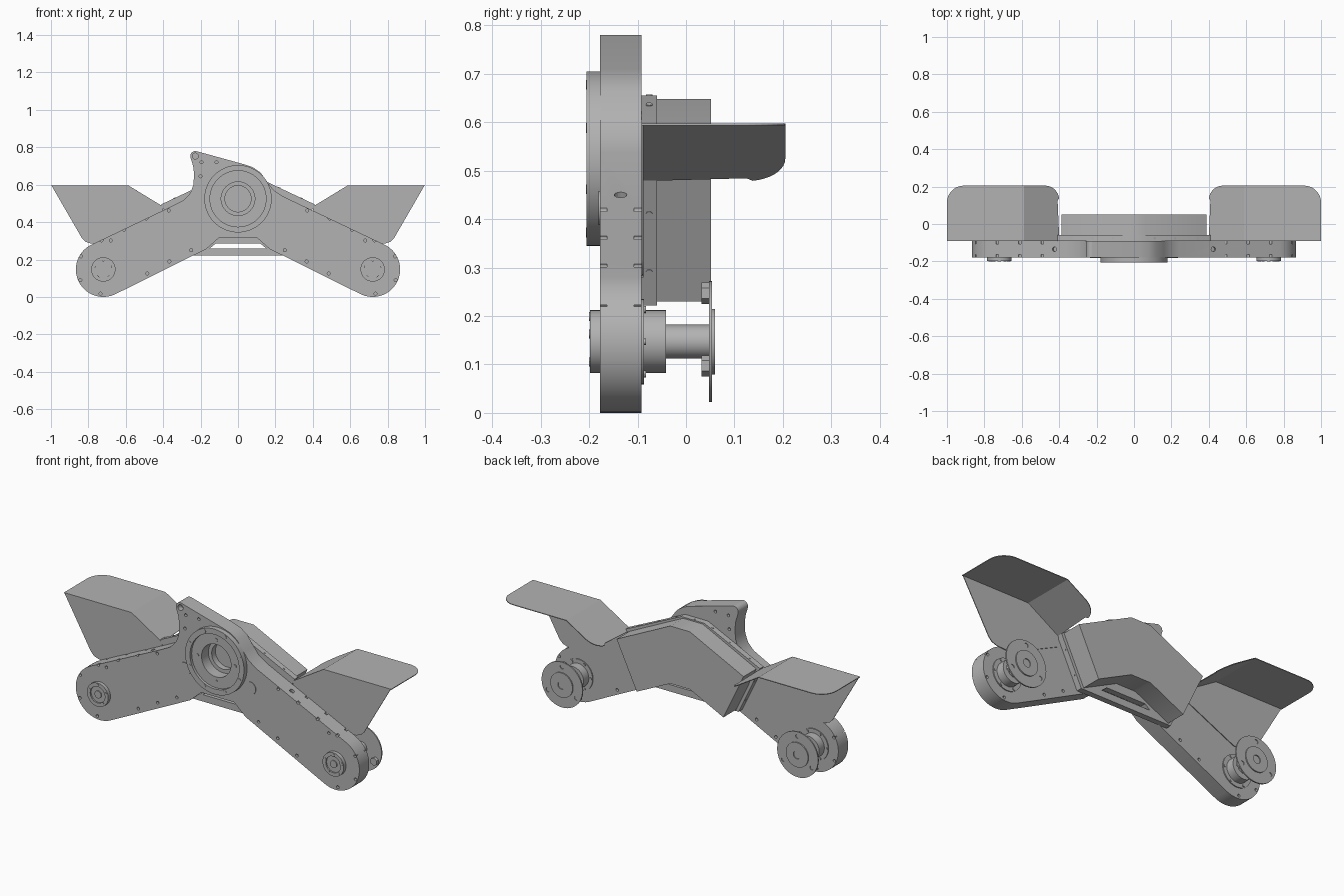
import bpy, bmesh
from math import sin, cos, radians, pi
from mathutils import Vector, Matrix

cube = bpy.data.objects.get("Cube")
if cube:
    bpy.data.objects.remove(cube, do_unlink=True)

GREY = (0.45, 0.45, 0.45, 1)
metal = bpy.data.materials.new("grey_metal")
metal.use_nodes = True
metal.diffuse_color = GREY
metal.node_tree.nodes["Principled BSDF"].inputs["Base Color"].default_value = GREY

FRONT, BACK = -0.178, -0.092      # faces of the main plate
WHEEL = Vector((0.72, 0.147))     # wheel axis in x, z
HUB = Vector((0, 0.525))          # central hub axis in x, z


def finish(bm, name, smooth=True):
    bmesh.ops.recalc_face_normals(bm, faces=bm.faces)
    mesh = bpy.data.meshes.new(name)
    bm.to_mesh(mesh)
    bm.free()
    mesh.materials.append(metal)
    obj = bpy.data.objects.new(name, mesh)
    bpy.context.collection.objects.link(obj)
    if smooth:
        bpy.ops.object.select_all(action='DESELECT')
        bpy.context.view_layer.objects.active = obj
        obj.select_set(True)
        bpy.ops.object.shade_smooth_by_angle(angle=radians(30))
    return obj


def arc(cx, cy, r, start, end, n=16):
    angles = [radians(start + (end - start) * i / n) for i in range(n + 1)]
    return [(cx + r * cos(a), cy + r * sin(a)) for a in angles]


def prism(name, outline, y0, y1):
    """Extrude an x, z outline from y0 to y1."""
    bm = bmesh.new()
    face = bm.faces.new([bm.verts.new((x, y0, z)) for x, z in outline])
    out = bmesh.ops.extrude_face_region(bm, geom=[face])
    verts = [v for v in out["geom"] if isinstance(v, bmesh.types.BMVert)]
    bmesh.ops.translate(bm, verts=verts, vec=(0, y1 - y0, 0))
    return finish(bm, name)


def lathe(name, centre, profile, steps=48):
    """Spin a radius, y profile around an axis parallel to y."""
    bm = bmesh.new()
    axis = Vector((centre[0], 0, centre[1]))
    verts = [bm.verts.new(axis + Vector((r, y, 0))) for r, y in profile]
    edges = [bm.edges.new(pair) for pair in zip(verts, verts[1:])]
    bmesh.ops.spin(bm, geom=verts + edges, cent=axis, axis=(0, 1, 0),
                   angle=2 * pi, steps=steps)
    bmesh.ops.remove_doubles(bm, verts=bm.verts, dist=1e-5)
    return finish(bm, name)


def cylinder(bm, centre, r, depth, direction=(0, 1, 0), sides=16):
    turn = Vector(direction).to_track_quat('Z', 'Y').to_matrix().to_4x4()
    bmesh.ops.create_cone(bm, cap_ends=True, segments=sides, radius1=r, radius2=r,
                          depth=depth, matrix=Matrix.Translation(centre) @ turn)


def cut(obj, bm, name):
    cutter = finish(bm, name, smooth=False)
    cutter.hide_render = True
    cutter.hide_set(True)
    mod = obj.modifiers.new("holes", 'BOOLEAN')
    mod.operation = 'DIFFERENCE'
    mod.solver = 'EXACT'
    mod.object = cutter


def mirrored(half):
    return half + [(-x, z) for x, z in reversed(half)]


def polar(centre, r, angle):
    return centre[0] + r * cos(radians(angle)), centre[1] + r * sin(radians(angle))


# Main plate: two drooping arms, a central dome and a small ear
outline = arc(*WHEEL, 0.147, 64.8, -115.2, 24)
outline += mirrored([(0.17, 0.256), (0.10, 0.318)])
outline += arc(-WHEEL.x, WHEEL.y, 0.147, -64.8, -244.8, 24)
outline += [(-0.36, 0.482), (-0.29, 0.518), (-0.255, 0.555), (-0.238, 0.60),
            (-0.235, 0.66), (-0.24, 0.70)]
outline += arc(-0.228, 0.753, 0.027, 200, 75, 10)
outline += [(0.03, 0.71), (0.08, 0.693), (0.12, 0.665), (0.16, 0.61),
            (0.19, 0.572), (0.24, 0.538)]
main_plate = prism("main_plate", outline, FRONT, BACK)

# Screw holes on both faces, ear hole, hub bore and a hole on top of each arm
holes = bmesh.new()
spots = [(x * s, z) for s in (-1, 1) for x, z in (
    (0.84, 0.217), (0.843, 0.09), (0.735, 0.018), (0.73, 0.302), (0.68, 0.302),
    (0.61, 0.36), (0.49, 0.42), (0.37, 0.462), (0.485, 0.126), (0.367, 0.19),
    (0.25, 0.25))]
spots += [(-0.195, 0.72), (-0.115, 0.72), (-0.20, 0.645)]
for x, z in spots:
    for y in (FRONT, BACK):
        cylinder(holes, (x, y, z), 0.008, 0.03)
cylinder(holes, (-0.228, FRONT, 0.753), 0.016, 0.06)
cylinder(holes, (HUB.x, -0.135, HUB.y), 0.0945, 0.2, sides=48)
for s in (-1, 1):
    cylinder(holes, (0.425 * s, -0.135, 0.451), 0.013, 0.03, (0.426 * s, 0, 0.905))
cut(main_plate, holes, "plate_hole_cutter")

# Central hub ring with a stepped bore
lathe("hub_ring", HUB, [
    (0, -0.097), (0.07, -0.097), (0.07, -0.13), (0.09, -0.13), (0.09, -0.19),
    (0.15, -0.19), (0.15, -0.205), (0.18, -0.205), (0.18, -0.177),
    (0.094, -0.177), (0.094, -0.093), (0, -0.093)], 64)
bolts = bmesh.new()
for i in range(8):
    x, z = polar(HUB, 0.165, 22.5 + 45 * i)
    cylinder(bolts, (x, -0.2045, z), 0.010, 0.004)
for i in range(4):
    x, z = polar(HUB, 0.115, 90 * i)
    cylinder(bolts, (x, -0.19, z), 0.009, 0.006)
finish(bolts, "hub_bolts")

# Round cover plates beside the hub
for side, s in (("left", 1), ("right", -1)):
    lathe(side + "_round_cover", (0.20 * s, 0.423),
          [(0, -0.181), (0.035, -0.181), (0.035, -0.177), (0, -0.177)], 32)

# Backing plate with its lower tie bar
prism("backing_plate", mirrored([
    (0.07, 0.655), (0.41, 0.495), (0.28, 0.222), (0.20, 0.222),
    (0.15, 0.26), (0.12, 0.285)]), BACK, -0.06)
prism("tie_bar", mirrored([(0.15, 0.26), (0.20, 0.222)]), BACK, -0.06)

# Chevron box behind the backing plate
prism("rear_box", mirrored([(0.06, 0.648), (0.388, 0.488), (0.265, 0.23),
                            (0.06, 0.33)]), -0.06, 0.052)

# Screws around the rim of the backing plate
screws = bmesh.new()
cylinder(screws, (0, -0.076, 0.655), 0.007, 0.004, (0, 0, 1))
for s in (-1, 1):
    for x in (0.11, 0.22, 0.34):
        cylinder(screws, (x * s, -0.076, 0.655 - (x - 0.07) * 0.47), 0.007, 0.004,
                 (0.426 * s, 0, 0.905))
    for z in (0.29, 0.41):
        x = 0.28 + (z - 0.222) * 0.476
        cylinder(screws, (x * s, -0.076, z), 0.007, 0.004, (0.903 * s, 0, -0.43))
finish(screws, "rim_screws")

for side, s in (("left", 1), ("right", -1)):
    centre = (WHEEL.x * s, WHEEL.y)

    # Front bearing cap with five bolts
    lathe(side + "_bearing_cap", centre, [
        (0, -0.196), (0.02, -0.196), (0.02, -0.19), (0.045, -0.19),
        (0.045, -0.198), (0.065, -0.198), (0.065, -0.177), (0, -0.177)])
    caps = bmesh.new()
    for i in range(5):
        x, z = polar(centre, 0.052, 90 + 72 * i)
        cylinder(caps, (x, -0.197, z), 0.009, 0.006)
    finish(caps, side + "_cap_bolts")

    # Rear flange, bearing housing and axle
    lathe(side + "_axle_housing", centre, [
        (0, -0.093), (0.088, -0.093), (0.088, -0.087), (0.065, -0.087),
        (0.065, -0.041), (0.035, -0.041), (0.035, 0.05), (0, 0.05)])
    studs = bmesh.new()
    for i in range(6):
        x, z = polar(centre, 0.077, 60 * i)
        cylinder(studs, (x, -0.086, z), 0.007, 0.006)
    finish(studs, side + "_flange_studs")

    # Drive disc with three holes and a raised centre
    disc = lathe(side + "_drive_disc", centre, [
        (0, 0.047), (0.125, 0.047), (0.125, 0.054), (0.068, 0.054),
        (0.068, 0.06), (0.022, 0.06), (0.022, 0.055), (0, 0.055)])
    disc_holes, nuts = bmesh.new(), bmesh.new()
    for i in range(3):
        x, z = polar(centre, 0.1, 90 + 120 * i)
        cylinder(disc_holes, (x, 0.055, z), 0.012, 0.01)
        cylinder(nuts, (x, 0.0395, z), 0.022, 0.016, sides=6)
    cut(disc, disc_holes, side + "_disc_hole_cutter")
    finish(nuts, side + "_disc_nuts")

    # Fender: upright web
    web = [(0.40, 0.483), (0.588, 0.597), (0.998, 0.597), (0.835, 0.315),
           (0.815, 0.295), (0.785, 0.285), (0.70, 0.28), (0.40, 0.42)]
    prism(side + "_fender_web", [(x * s, z) for x, z in web], BACK, -0.088)

    # Fender: bent top sheet with rounded rear corners
    bm = bmesh.new()
    bend = 0.588

    def vert(x, y):
        return bm.verts.new((x * s, y, 0.595 - max(0, bend - x) * 0.61))

    front_bend, rear_bend = vert(bend, BACK), vert(bend, 0.205)
    outer = [vert(1.0, BACK)] + [vert(*p) for p in arc(0.91, 0.115, 0.09, 0, 90, 10)]
    inner = [vert(*p) for p in arc(0.47, 0.125, 0.08, 90, 180, 10)]
    inner[-1].co.x = 0.40 * s
    bm.faces.new([front_bend] + outer + [rear_bend])
    bm.faces.new([rear_bend] + inner + [vert(0.40, BACK), front_bend])
    for v in inner:
        v.co.x = s * (bend - (bend - v.co.x * s) * (bend - 0.40) / (bend - 0.39))
        v.co.z = 0.595 - (bend - v.co.x * s) * 0.61
    sheet = finish(bm, side + "_fender_top", smooth=False)
    sheet.modifiers.new("thickness", 'SOLIDIFY').thickness = 0.004
    sheet.modifiers["thickness"].offset = 0
